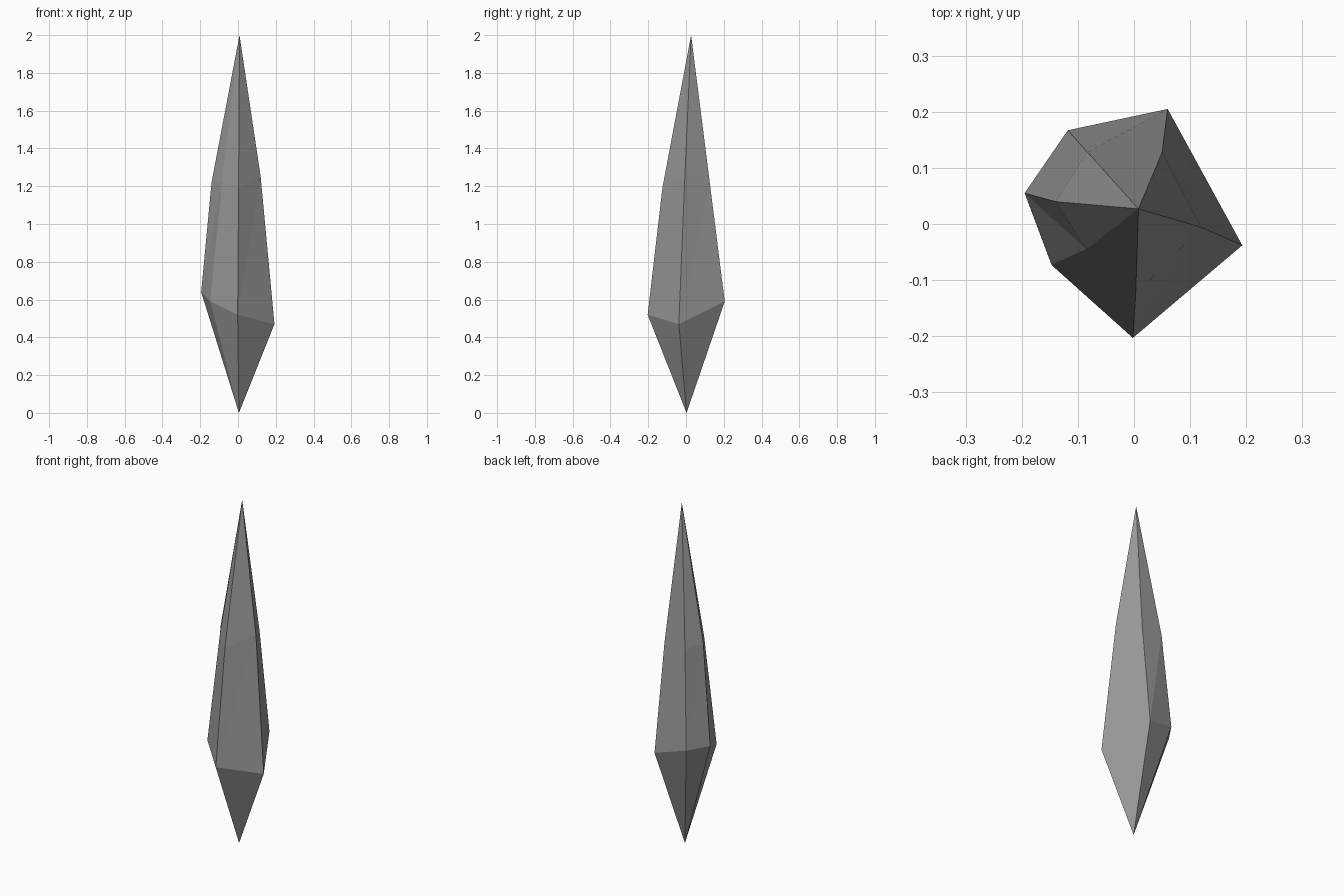
import bpy
import bmesh

cube = bpy.data.objects.get("Cube")
if cube:
    bpy.data.objects.remove(cube, do_unlink=True)

# Stone material
stone = bpy.data.materials.new("grey stone")
stone.use_nodes = True
grey = (0.32, 0.32, 0.32, 1)
stone.diffuse_color = grey
bsdf = next(n for n in stone.node_tree.nodes if n.type == "BSDF_PRINCIPLED")
bsdf.inputs["Base Color"].default_value = grey

# Irregular six-sided cross-sections: widest girdle and narrower shoulder
girdle = [(0.06, 0.205, 0.59), (-0.118, 0.167, 0.635), (-0.195, 0.055, 0.64),
          (-0.147, -0.073, 0.59), (-0.002, -0.203, 0.52), (0.193, -0.038, 0.47)]
shoulder = [(0.05, 0.127, 1.21), (-0.083, 0.128, 1.2), (-0.14, 0.04, 1.22),
            (-0.085, -0.045, 1.22), (0.003, -0.125, 1.19), (0.12, -0.006, 1.25)]

bm = bmesh.new()
low = [bm.verts.new(p) for p in girdle]
high = [bm.verts.new(p) for p in shoulder]
tip = bm.verts.new((0.008, 0.027, 2))
base = bm.verts.new((0.005, 0.003, 0))

# Facets of each side, from the lower point up to the tip
for i in range(len(low)):
    j = (i + 1) % len(low)
    bm.faces.new((base, low[j], low[i]))
    bm.faces.new((low[i], low[j], high[j]))
    bm.faces.new((low[i], high[j], high[i]))
    bm.faces.new((high[i], high[j], tip))
bmesh.ops.recalc_face_normals(bm, faces=bm.faces)

mesh = bpy.data.meshes.new("crystal_shard")
bm.to_mesh(mesh)
bm.free()
mesh.materials.append(stone)
shard = bpy.data.objects.new("crystal_shard", mesh)
bpy.context.collection.objects.link(shard)
